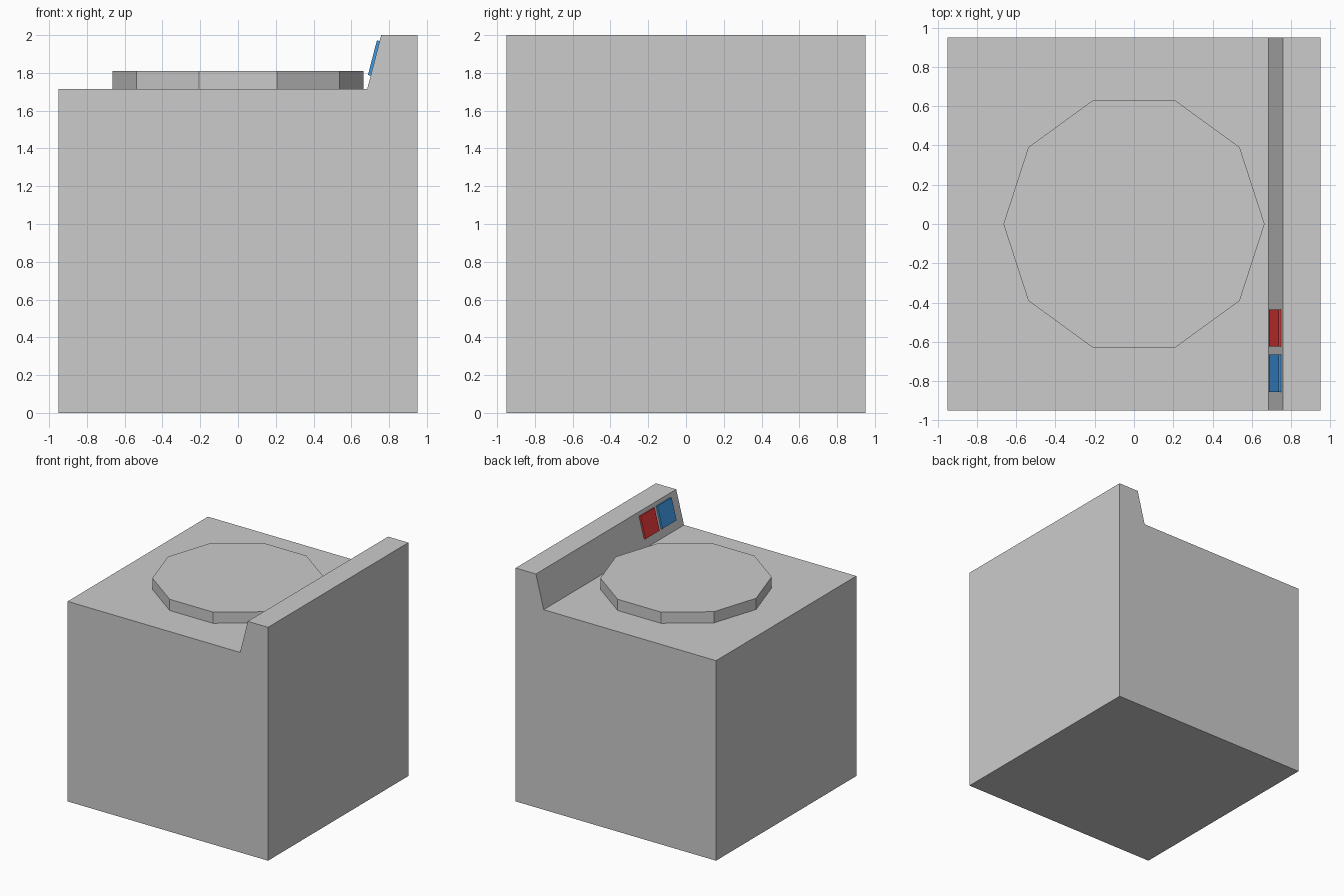
import bpy, bmesh
from mathutils import Vector

if "Cube" in bpy.data.objects:
    bpy.data.objects.remove(bpy.data.objects["Cube"])


def extrude_profile(name, profile, y0, y1, color=None):
    """Closed x-z profile swept along y."""
    bm = bmesh.new()
    face = bm.faces.new([bm.verts.new((x, y0, z)) for x, z in profile])
    ext = bmesh.ops.extrude_face_region(bm, geom=[face])
    verts = [v for v in ext["geom"] if isinstance(v, bmesh.types.BMVert)]
    bmesh.ops.translate(bm, verts=verts, vec=(0, y1 - y0, 0))
    bmesh.ops.recalc_face_normals(bm, faces=bm.faces)
    mesh = bpy.data.meshes.new(name)
    bm.to_mesh(mesh)
    bm.free()
    obj = bpy.data.objects.new(name, mesh)
    bpy.context.collection.objects.link(obj)
    if color:
        mat = bpy.data.materials.new(name + "_paint")
        mat.diffuse_color = color
        mat.use_nodes = True
        mat.node_tree.nodes["Principled BSDF"].inputs["Base Color"].default_value = mat.diffuse_color
        mesh.materials.append(mat)
    return obj


HALF, DECK, TOP = 0.95, 1.714, 2.0
slope_low, slope_high = Vector((0.684, DECK)), Vector((0.758, TOP))

# Cabinet with the raised, sloping control ridge
extrude_profile("cabinet", [(-HALF, 0), (HALF, 0), (HALF, TOP), slope_high,
                            slope_low, (-HALF, DECK)], -HALF, HALF)

# Ten-sided lid on the deck
bpy.ops.mesh.primitive_cylinder_add(vertices=10, radius=0.665, depth=0.096,
                                    location=(0, 0, DECK + 0.048),
                                    rotation=(0, 0, 1.5707963))
bpy.context.object.name = "lid"

# Two buttons lying on the ridge slope
along = slope_high - slope_low
out = Vector((-along.y, along.x)).normalized() * 0.015
low, high = slope_low + along * 0.25, slope_low + along * 0.89
for name, y0, color in [("red_button", -0.625, (0.8, 0.04, 0.04, 1)),
                        ("blue_button", -0.855, (0.05, 0.32, 0.8, 1))]:
    extrude_profile(name, [low, high, high + out, low + out], y0, y0 + 0.19, color)
